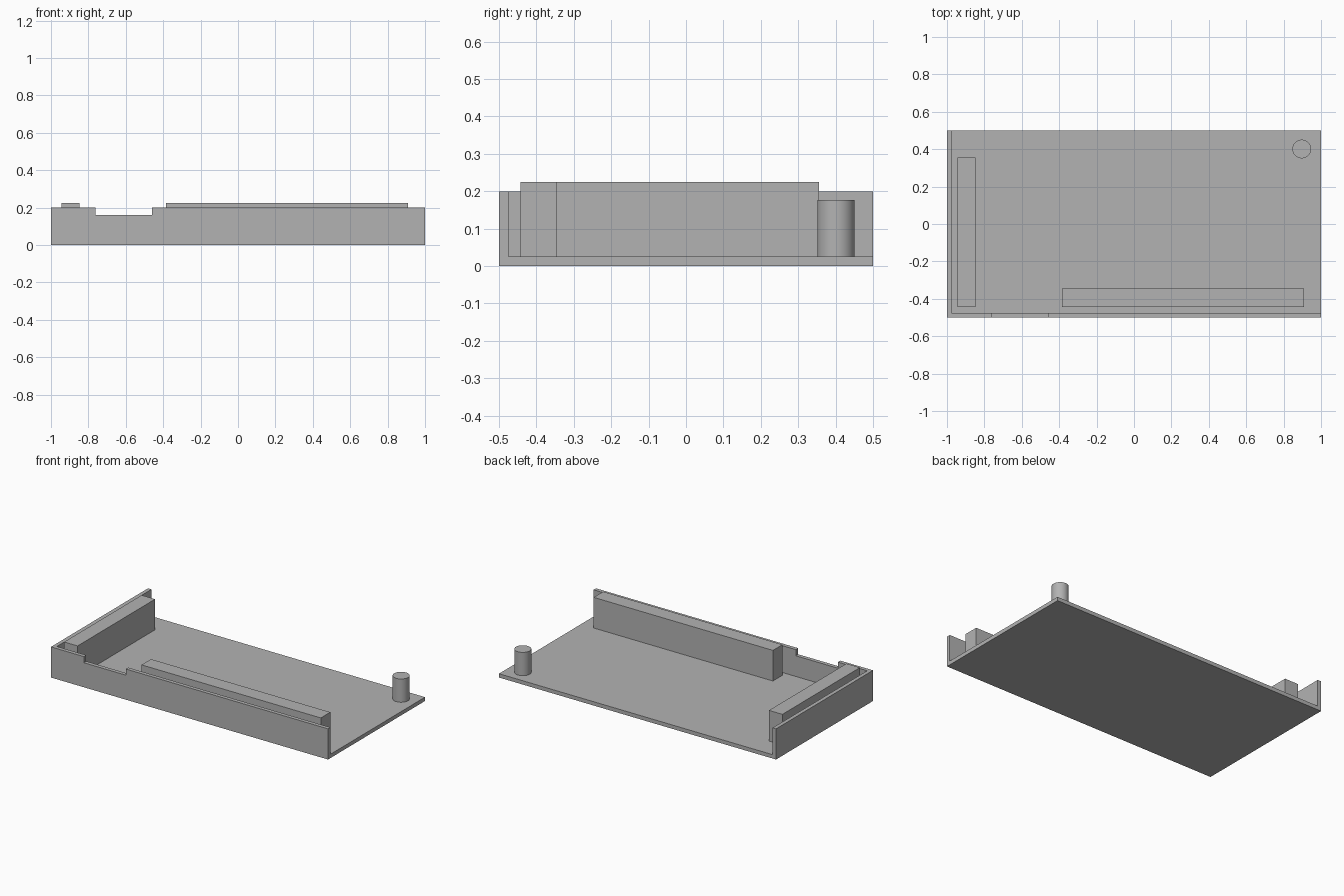
import bpy

default = bpy.data.objects.get("Cube")
if default:
    bpy.data.objects.remove(default, do_unlink=True)

grey = bpy.data.materials.new("plain grey")
grey.use_nodes = True
GREY = (0.45, 0.45, 0.45, 1)
grey.diffuse_color = GREY
grey.node_tree.nodes["Principled BSDF"].inputs["Base Color"].default_value = GREY

FLOOR = 0.025   # floor and wall thickness
RIB_TOP = 0.225


def box(name, low, high):
    """Box between two opposite corners."""
    centre = [(a + b) / 2 for a, b in zip(low, high)]
    bpy.ops.mesh.primitive_cube_add(size=1, location=centre)
    obj = bpy.context.object
    obj.name = name
    obj.scale = [b - a for a, b in zip(low, high)]
    bpy.ops.object.transform_apply(location=False, rotation=False, scale=True)
    obj.data.materials.append(grey)
    return obj


def cut(target, cutter):
    """Subtract the cutter from the target and discard it."""
    mod = target.modifiers.new("cut", 'BOOLEAN')
    mod.operation = 'DIFFERENCE'
    mod.solver = 'EXACT'
    mod.object = cutter
    cutter.hide_render = True
    bpy.context.view_layer.objects.active = target
    bpy.ops.object.modifier_apply(modifier=mod.name)
    bpy.data.objects.remove(cutter, do_unlink=True)


# Tray: a slab hollowed out so only the floor, front wall and side wall remain
tray = box("tray", (-1, -0.5, 0), (1, 0.5, 0.2))
cut(tray, box("hollow", (FLOOR - 1, FLOOR - 0.5, FLOOR), (1.2, 0.7, 0.4)))

# Shallow notch in the top of the front wall
cut(tray, box("notch", (-0.763, -0.6, 0.16), (-0.46, -0.4, 0.4)))

# Raised ribs just inside the two walls
box("side_rib", (-0.945, -0.443, FLOOR), (-0.848, 0.356, RIB_TOP))
box("front_rib", (-0.386, -0.443, FLOOR), (0.908, -0.345, RIB_TOP))

# Round peg in the open corner
bpy.ops.mesh.primitive_cylinder_add(vertices=48, radius=0.05, depth=0.152,
                                    location=(0.897, 0.401, FLOOR + 0.076))
peg = bpy.context.object
peg.name = "corner_peg"
peg.data.materials.append(grey)
bpy.ops.object.shade_smooth_by_angle()
